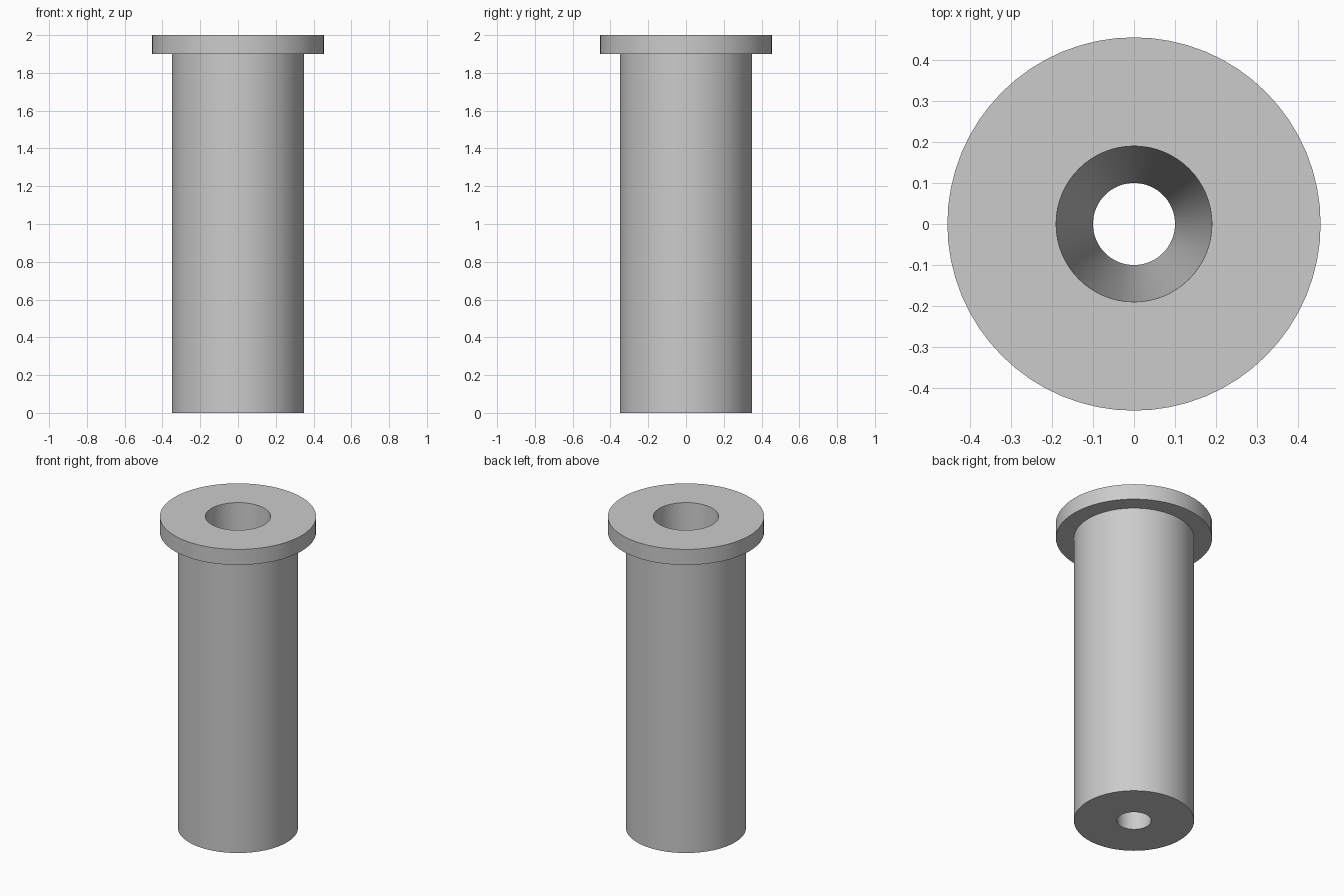
import bpy
import bmesh
from math import cos, sin, tau, radians

SEGMENTS = 64

cube = bpy.data.objects.get("Cube")
if cube:
    bpy.data.objects.remove(cube, do_unlink=True)

# Plain grey finish
grey = bpy.data.materials.new("light_grey")
grey.use_nodes = True
colour = (0.6, 0.6, 0.6, 1)
grey.diffuse_color = colour
grey.node_tree.nodes["Principled BSDF"].inputs["Base Color"].default_value = colour


def lathe(name, profile, material):
    """Revolve a closed (radius, height) profile around the z axis."""
    bm = bmesh.new()
    rings = [[bm.verts.new((r * cos(tau * i / SEGMENTS), r * sin(tau * i / SEGMENTS), z))
              for i in range(SEGMENTS)] for r, z in profile]
    for lower, upper in zip(rings, rings[1:] + rings[:1]):
        for i in range(SEGMENTS):
            j = (i + 1) % SEGMENTS
            bm.faces.new((lower[i], lower[j], upper[j], upper[i]))
    bmesh.ops.recalc_face_normals(bm, faces=bm.faces)
    mesh = bpy.data.meshes.new(name)
    bm.to_mesh(mesh)
    bm.free()
    mesh.materials.append(material)
    obj = bpy.data.objects.new(name, mesh)
    bpy.context.collection.objects.link(obj)
    bpy.ops.object.select_all(action="DESELECT")
    obj.select_set(True)
    bpy.context.view_layer.objects.active = obj
    bpy.ops.object.shade_smooth_by_angle(angle=radians(30))
    return obj


# Sleeve with a top flange and a bore that narrows towards the bottom
lathe("flanged_sleeve", [
    (0.10, 0), (0.35, 0),          # bottom face
    (0.35, 1.9), (0.455, 1.9),     # body and flange underside
    (0.455, 2), (0.19, 2),         # flange rim and top face
], grey)
